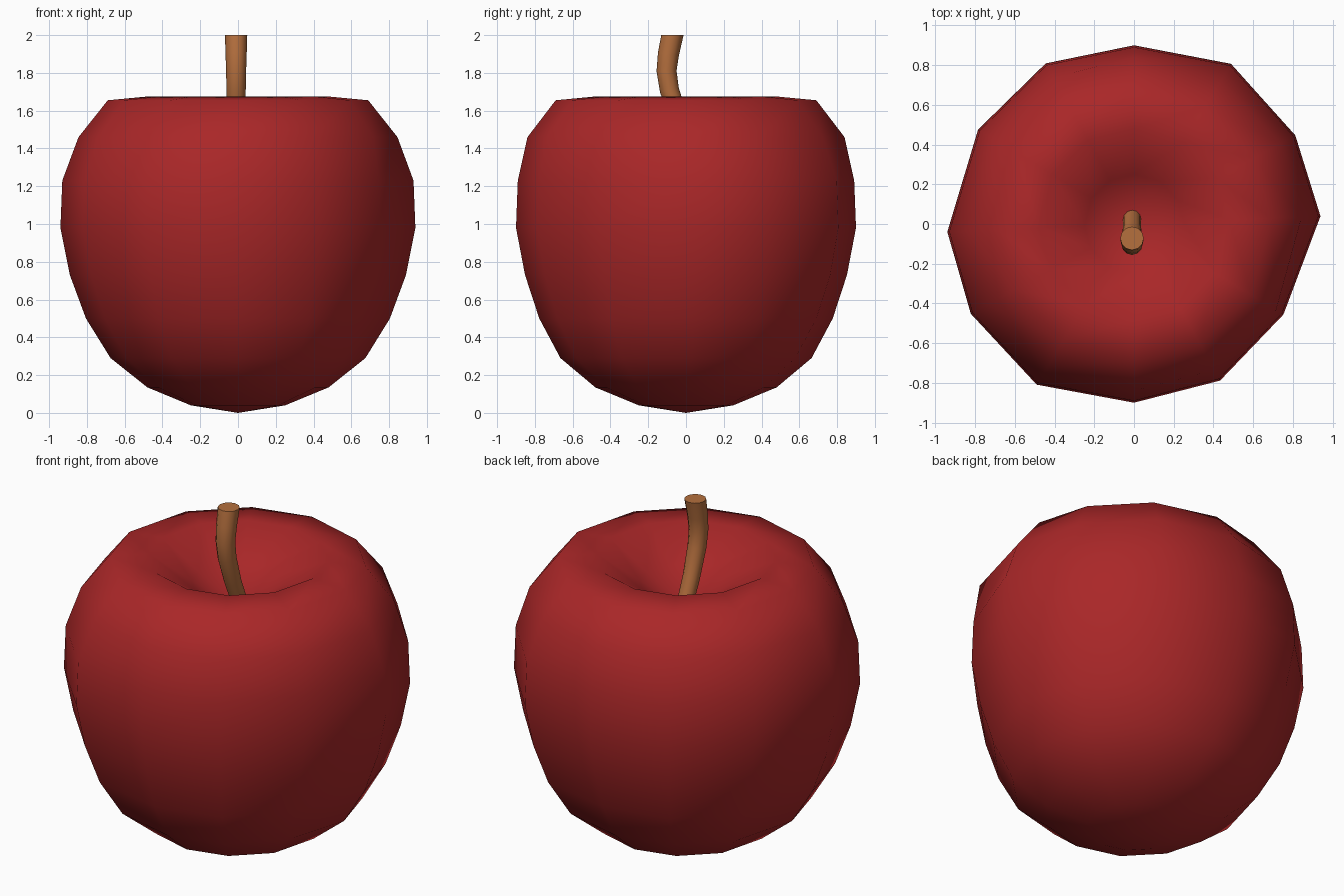
import bpy, bmesh, math
from mathutils import Vector

if "Cube" in bpy.data.objects:
    bpy.data.objects.remove(bpy.data.objects["Cube"])


def material(name, rgb):
    m = bpy.data.materials.new(name)
    m.diffuse_color = (*rgb, 1)
    m.use_nodes = True
    m.node_tree.nodes["Principled BSDF"].inputs["Base Color"].default_value = m.diffuse_color
    return m


def finish(name, bm, mat, angle):
    bmesh.ops.recalc_face_normals(bm, faces=bm.faces)
    mesh = bpy.data.meshes.new(name)
    bm.to_mesh(mesh)
    bm.free()
    mesh.materials.append(mat)
    ob = bpy.data.objects.new(name, mesh)
    bpy.context.collection.objects.link(ob)
    bpy.ops.object.select_all(action='DESELECT')
    ob.select_set(True)
    bpy.context.view_layer.objects.active = ob
    bpy.ops.object.shade_smooth_by_angle(angle=math.radians(angle))
    return ob


def bridge(bm, rings):
    for a, b in zip(rings, rings[1:]):
        n = len(a)
        for i in range(n):
            j = (i + 1) % n
            bm.faces.new((a[i], a[j], b[j], b[i]))


red = material("apple red", (0.40, 0.02, 0.021))
brown = material("stem brown", (0.46, 0.16, 0.048))

# Apple body: 12-sided lathe, slightly uneven around its middle
profile = [(0.25, 0.04), (0.48, 0.135), (0.675, 0.29), (0.805, 0.50),
           (0.89, 0.73), (0.94, 0.98), (0.93, 1.23), (0.845, 1.46),
           (0.69, 1.655), (0.48, 1.675), (0.25, 1.53)]
girth = [0.94, 0.927, 0.943, 0.90, 0.923, 0.918,
         0.941, 0.938, 0.946, 0.90, 0.90, 0.88]
bm = bmesh.new()
rings = []
for r, z in profile:
    w = max(0, min(1, (1.5 - z) / 0.25, (z - 0.13) / 0.45))
    ring = []
    for i, g in enumerate(girth):
        a = math.radians(30 * i + (2.4 if i % 6 == 0 else 0) - (1.2 if i % 3 else 0))
        rr = r * (1 + w * (g / 0.94 - 1))
        ring.append(bm.verts.new((rr * math.cos(a), rr * math.sin(a), z)))
    rings.append(ring)
bridge(bm, rings)
for ring, z in ((rings[0], 0.0), (rings[-1], 1.38)):
    pole = bm.verts.new((0, 0, z))
    for i in range(12):
        bm.faces.new((ring[i], ring[(i + 1) % 12], pole))
finish("apple_body", bm, red, 180)

# Stem: curved tapering tube rising out of the dimple, level cap on top
path = [(0.075, 1.30, 0.043), (-0.035, 1.55, 0.047), (-0.088, 1.71, 0.051),
        (-0.103, 1.81, 0.053), (-0.093, 1.90, 0.056), (-0.072, 2.0, 0.059)]
bm = bmesh.new()
rings = []
for k, (y, z, r) in enumerate(path):
    p, q = path[max(k - 1, 0)], path[min(k + 1, len(path) - 1)]
    slope = 0 if k == len(path) - 1 else math.atan2(q[0] - p[0], q[1] - p[1])
    side = Vector((0, math.cos(slope), -math.sin(slope)))
    ring = []
    for i in range(12):
        a = math.tau * i / 12
        ring.append(bm.verts.new(Vector((-0.01, y, z)) + Vector((r * math.cos(a), 0, 0))
                                 + side * r * math.sin(a)))
    rings.append(ring)
bridge(bm, rings)
bm.faces.new(rings[0])
bm.faces.new(rings[-1])
finish("stem", bm, brown, 40)
